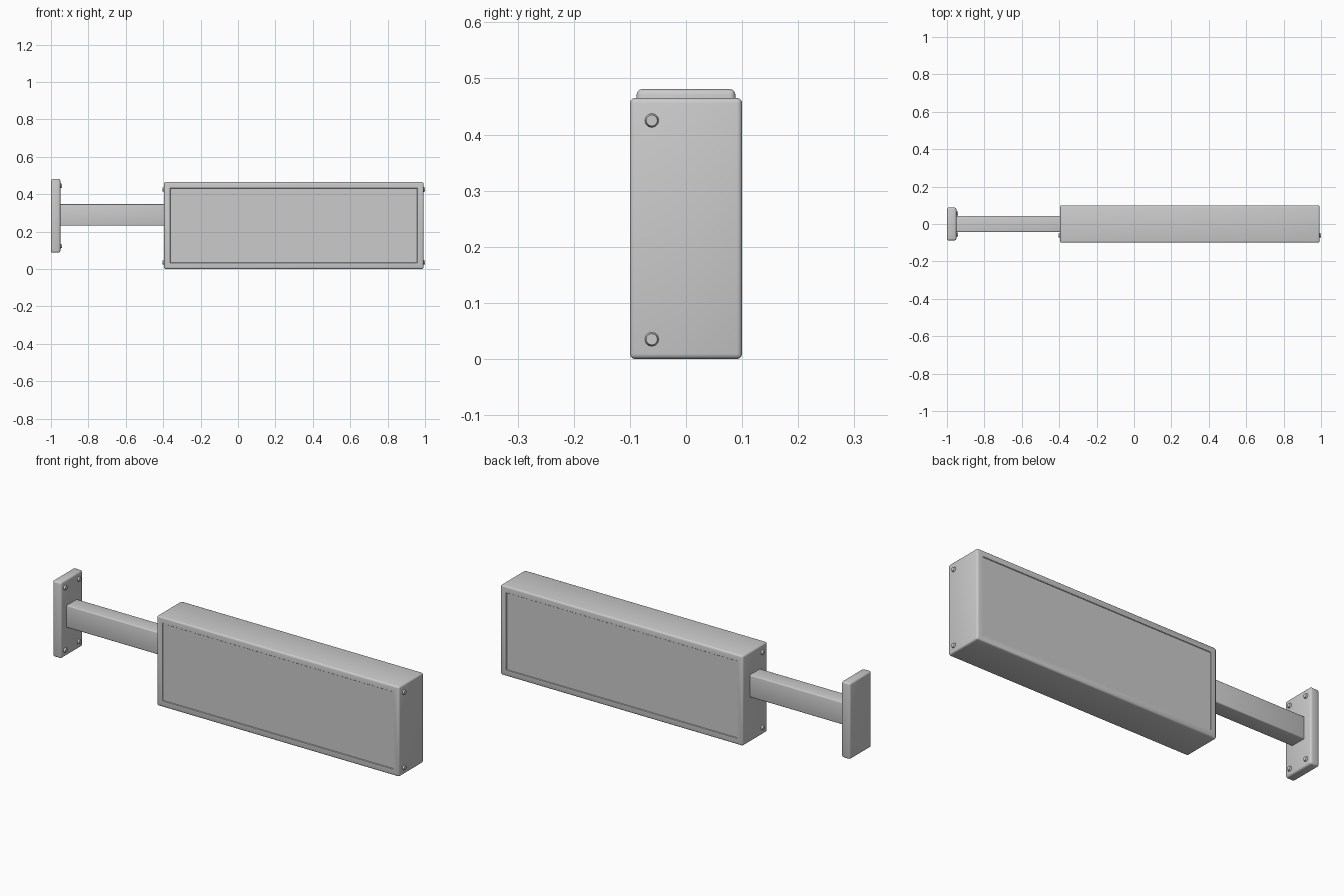
import bpy, bmesh, math
from mathutils import Matrix, Vector

if "Cube" in bpy.data.objects:
    bpy.data.objects.remove(bpy.data.objects["Cube"])


def block(name, lo, hi, bevel, panels=False):
    lo, hi = Vector(lo), Vector(hi)
    bm = bmesh.new()
    bmesh.ops.create_cube(bm, size=1)
    bmesh.ops.scale(bm, vec=hi - lo, verts=bm.verts)
    bmesh.ops.translate(bm, vec=(lo + hi) / 2, verts=bm.verts)
    bmesh.ops.bevel(bm, geom=bm.edges[:], offset=bevel, segments=3,
                    profile=0.5, affect='EDGES')
    if panels:
        # shallow recessed panels on the two large faces
        big = [f for f in bm.faces if abs(f.normal.y) > 0.99 and f.calc_area() > 0.3]
        for f in big:
            bmesh.ops.inset_region(bm, faces=[f], thickness=0.033)
            bmesh.ops.inset_region(bm, faces=[f], thickness=0.003, depth=-0.003)
    return finish(name, bm)


def finish(name, bm):
    mesh = bpy.data.meshes.new(name)
    bm.to_mesh(mesh)
    bm.free()
    ob = bpy.data.objects.new(name, mesh)
    bpy.context.collection.objects.link(ob)
    bpy.ops.object.select_all(action='DESELECT')
    ob.select_set(True)
    bpy.context.view_layer.objects.active = ob
    bpy.ops.object.shade_smooth_by_angle(angle=math.radians(35))
    return ob


def bolt(name, x, y, z, side):
    # low domed head on an x-facing surface
    bm = bmesh.new()
    bmesh.ops.create_cone(bm, cap_ends=True, segments=12, radius1=0.015,
                          radius2=0.010, depth=0.016,
                          matrix=Matrix.Rotation(side * math.pi / 2, 4, 'Y'))
    bmesh.ops.translate(bm, vec=(x, y, z), verts=bm.verts)
    return finish(name, bm)


# sign box, wall arm and wall plate
block("sign_box", (-0.395, -0.1, 0), (0.992, 0.1, 0.465), 0.009, panels=True)
block("wall_arm", (-0.96, -0.043, 0.232), (-0.38, 0.043, 0.347), 0.005)
block("wall_plate", (-1.0, -0.088, 0.087), (-0.95, 0.088, 0.481), 0.010)

# bolts on both box ends
for z in (0.035, 0.425):
    bolt("box_bolt_right", 0.992, -0.061, z, 1)
    bolt("box_bolt_left", -0.395, -0.061, z, -1)

# bolts at the four plate corners
for y in (-0.056, 0.056):
    for z in (0.122, 0.445):
        bolt("plate_bolt", -0.95, y, z, 1)
